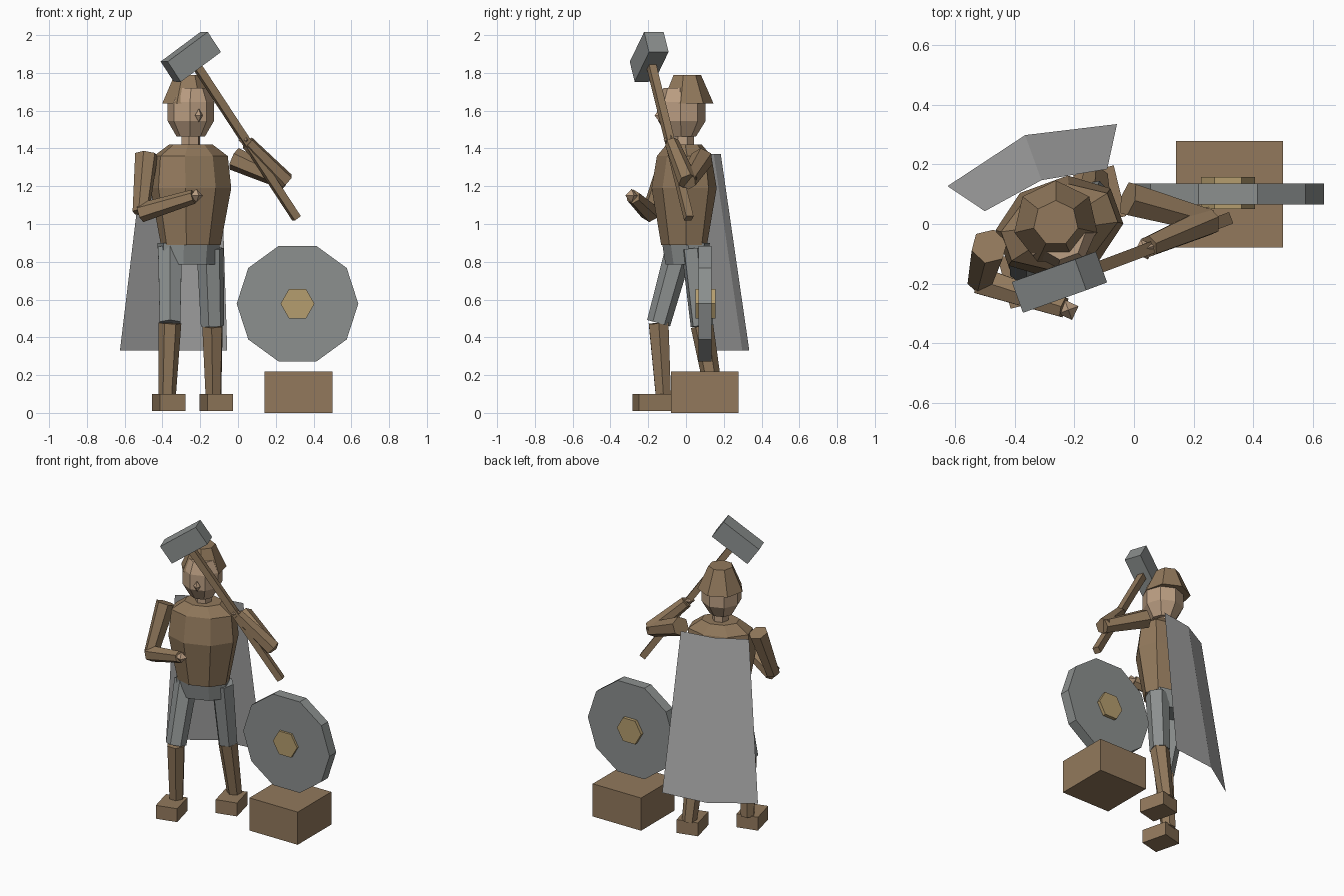
import bpy, bmesh, math
from mathutils import Vector, Matrix

if "Cube" in bpy.data.objects:
    bpy.data.objects.remove(bpy.data.objects["Cube"])


def material(name, rgb):
    m = bpy.data.materials.new(name)
    m.diffuse_color = (*rgb, 1)
    m.use_nodes = True
    m.node_tree.nodes["Principled BSDF"].inputs["Base Color"].default_value = m.diffuse_color
    return m


BROWN = material("brown leather", (0.287, 0.191, 0.107))
GREY = material("stone grey", (0.262, 0.279, 0.275))
CLOTH = material("pale cloth", (0.413, 0.413, 0.413))
GOLD = material("light wood", (0.462, 0.337, 0.156))
SKIN = material("skin", (0.50, 0.345, 0.225))
TURN = math.radians(20)  # the figure is turned slightly


def finish(name, bm, mat, matrix=None):
    bmesh.ops.recalc_face_normals(bm, faces=bm.faces)
    me = bpy.data.meshes.new(name)
    bm.to_mesh(me)
    bm.free()
    me.materials.append(mat)
    ob = bpy.data.objects.new(name, me)
    if matrix:
        ob.matrix_world = matrix
    bpy.context.collection.objects.link(ob)
    return ob


def box(name, center, size, mat, rot=None):
    bm = bmesh.new()
    bmesh.ops.create_cube(bm, size=1)
    bmesh.ops.scale(bm, vec=size, verts=bm.verts)
    return finish(name, bm, mat, Matrix.Translation(center) @ (rot or Matrix()))


def limb(name, a, b, r1, r2, mat, sides=6, spin=0):
    """Tapered prism running from a to b."""
    a, b = Vector(a), Vector(b)
    bm = bmesh.new()
    bmesh.ops.create_cone(bm, cap_ends=True, segments=sides, radius1=r1,
                          radius2=r2, depth=(b - a).length)
    rot = (b - a).to_track_quat('Z', 'Y').to_matrix().to_4x4()
    return finish(name, bm, mat, Matrix.Translation((a + b) / 2) @ rot
                  @ Matrix.Rotation(spin, 4, 'Z'))


def rings(name, center, profile, sides, mat, turn=TURN, phase=0):
    """Stack of elliptical rings: (z, half width, half depth)."""
    bm = bmesh.new()
    loops = []
    for z, rx, ry in profile:
        angles = [phase + 2 * math.pi * i / sides for i in range(sides)]
        loops.append([bm.verts.new((rx * math.cos(t), ry * math.sin(t), z)) for t in angles])
    for lo, hi in zip(loops, loops[1:]):
        for i in range(sides):
            j = (i + 1) % sides
            bm.faces.new((lo[i], lo[j], hi[j], hi[i]))
    bm.faces.new(loops[0])
    bm.faces.new(loops[-1])
    return finish(name, bm, mat, Matrix.Translation((*center, 0)) @ Matrix.Rotation(turn, 4, 'Z'))


def diamond(name, center, size, mat):
    bm = bmesh.new()
    bmesh.ops.create_uvsphere(bm, u_segments=4, v_segments=2, radius=1)
    bmesh.ops.scale(bm, vec=size, verts=bm.verts)
    return finish(name, bm, mat, Matrix.Translation(center) @ Matrix.Rotation(TURN, 4, 'Z'))


# Body
rings("torso", (-0.25, -0.01),
      [(0.89, 0.165, 0.115), (1.19, 0.222, 0.165), (1.36, 0.205, 0.135), (1.42, 0.12, 0.09)],
      8, BROWN, phase=math.pi / 8)
rings("pelvis", (-0.262, 0.0), [(0.785, 0.165, 0.10), (0.90, 0.172, 0.12)],
      8, GREY, phase=math.pi / 8)
rings("neck", (-0.25, -0.01), [(1.40, 0.052, 0.052), (1.49, 0.052, 0.052)], 6, SKIN)

# Head with cap and nose
back = math.pi / 2
rings("head", (-0.25, -0.022),
      [(1.463, 0.075, 0.075), (1.545, 0.122, 0.126), (1.645, 0.122, 0.126), (1.72, 0.085, 0.10)],
      8, SKIN, phase=math.pi / 8)
rings("cap", (-0.262, 0.003), [(1.637, 0.143, 0.143), (1.79, 0.076, 0.076)],
      7, BROWN, turn=0, phase=back)
diamond("nose", (-0.207, -0.14, 1.575), (0.022, 0.028, 0.036), SKIN)

# Legs: hip, knee, ankle and foot centre
LEGS = {
    "right": ((-0.36, -0.035, 0.87), (-0.36, -0.145, 0.475), (-0.375, -0.12, 0.09), (-0.367, -0.182)),
    "left": ((-0.148, 0.045, 0.87), (-0.135, 0.085, 0.46), (-0.13, 0.15, 0.09), (-0.115, 0.095)),
}
for side, (hip, knee, ankle, foot) in LEGS.items():
    limb(side + "_thigh", hip, knee, 0.073, 0.063, GREY)
    limb(side + "_shin", knee, ankle, 0.06, 0.046, BROWN)
    box(side + "_foot", (*foot, 0.055), (0.14, 0.175, 0.09), BROWN,
        Matrix.Rotation(math.radians(14), 4, 'Z'))

# Arms: shoulder, elbow, wrist and hand
ARMS = {
    "right": ((-0.485, -0.075, 1.365), (-0.515, -0.19, 1.06), (-0.235, -0.28, 1.145), (-0.22, -0.288, 1.15)),
    "left": ((-0.02, 0.085, 1.345), (0.25, 0.01, 1.225), (0.05, -0.075, 1.43), (0.035, -0.085, 1.445)),
}
for side, (shoulder, elbow, wrist, hand) in ARMS.items():
    limb(side + "_upper_arm", shoulder, elbow, 0.062, 0.045, BROWN)
    limb(side + "_forearm", elbow, wrist, 0.052, 0.038, BROWN)
    diamond(side + "_hand", hand, (0.036, 0.036, 0.036), SKIN)

# Cape: two panels folded along the spine
bm = bmesh.new()
top = [bm.verts.new((x, y, 1.37)) for x, y in ((-0.50, 0.043), (-0.31, 0.147), (-0.09, 0.184))]
hem = [bm.verts.new((x, y, 0.33)) for x, y in ((-0.625, 0.127), (-0.365, 0.298), (-0.057, 0.335))]
for i in range(2):
    bm.faces.new((top[i + 1], top[i], hem[i], hem[i + 1]))
finish("cape", bm, CLOTH)

# Hammer
grip, hub = Vector((0.31, 0.015, 1.03)), Vector((-0.25, -0.195, 1.885))
limb("hammer_handle", grip, hub, 0.029, 0.029, BROWN, sides=4, spin=math.pi / 4)
up = (hub - grip).normalized()
along = Vector((0.81, 0.29, 0.52))
along = (along - up * along.dot(up)).normalized()
axes = Matrix((along, up.cross(along), up)).transposed().to_4x4()
box("hammer_head", hub, (0.275, 0.11, 0.13), GREY, axes)

# Round shield with its boss, behind a wooden block
limb("disc", (0.315, 0.135, 0.578), (0.315, 0.065, 0.578), 0.322, 0.322, GREY, 10, math.pi / 2)
limb("disc_boss", (0.315, 0.157, 0.578), (0.315, 0.05, 0.578), 0.09, 0.09, GOLD, 6, math.pi / 2)
box("block", (0.32, 0.10, 0.11), (0.36, 0.357, 0.22), BROWN)
